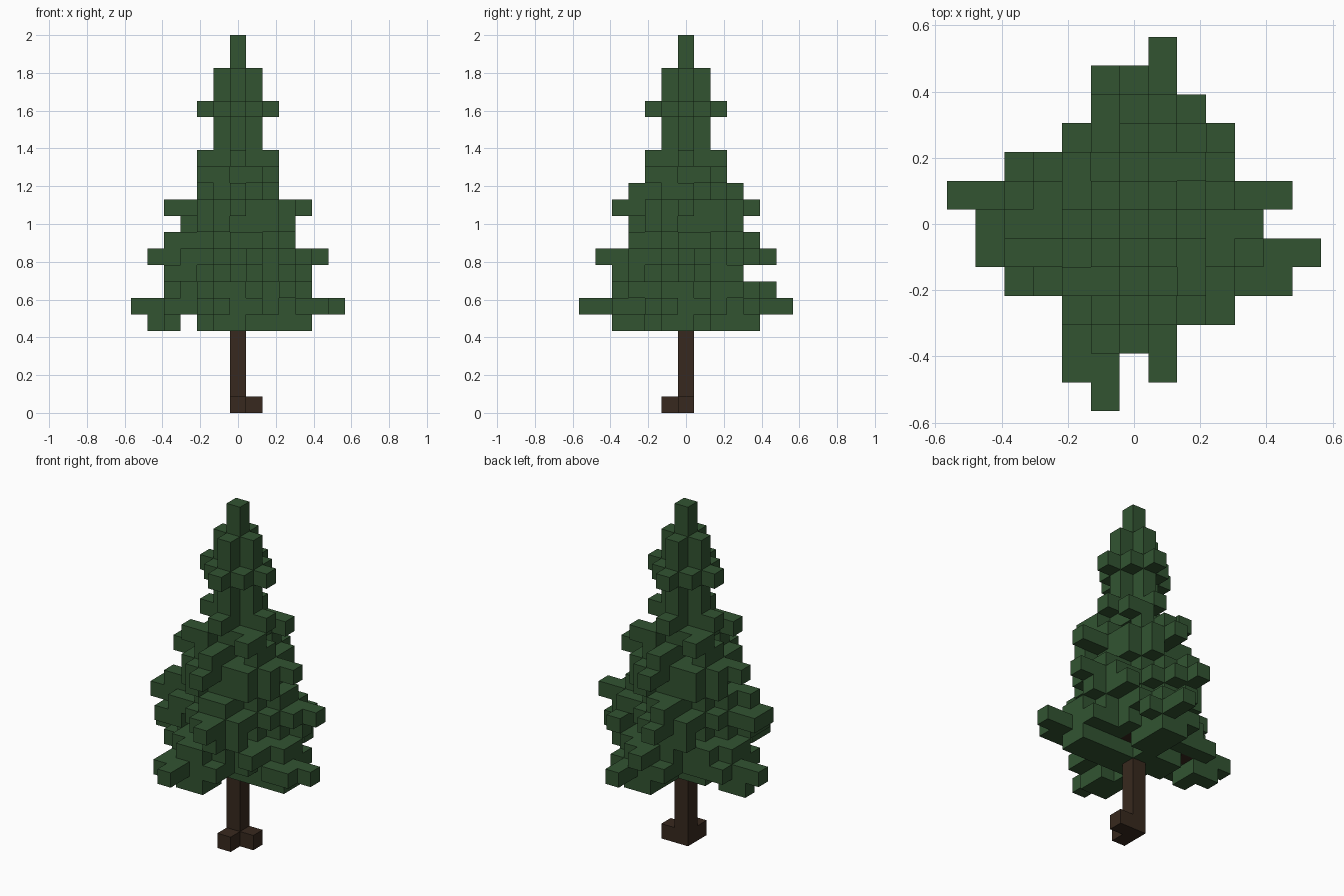
import bpy
import bmesh
from mathutils import Vector

cube = bpy.data.objects.get("Cube")
if cube:
    bpy.data.objects.remove(cube)

SIZE = 2 / 23  # edge of one block


def make_material(name, colour):
    mat = bpy.data.materials.new(name)
    mat.use_nodes = True
    mat.diffuse_color = (*colour, 1)
    mat.node_tree.nodes["Principled BSDF"].inputs["Base Color"].default_value = (*colour, 1)
    return mat


def disc(radius_sq):
    r = range(-4, 5)
    return {(x, y) for x in r for y in r if x * x + y * y <= radius_sq}


def pinwheel(cells):
    """Repeat cells in four quarter turns around the trunk."""
    out = set()
    for x, y in cells:
        for _ in range(4):
            out.add((x, y))
            x, y = -y, x
    return out


def layer(k, core=None, arms=(), extra=(), keep=lambda x, y: True):
    cells = pinwheel(arms) | (disc(core) if core is not None else set())
    cells = {c for c in cells if keep(*c)} | set(extra)
    return {(x, y, k) for x, y in cells}


def build_blocks(name, cells, occupied, mat):
    """One shell of blocks, leaving out faces hidden between neighbours."""
    bm = bmesh.new()
    for cell in cells:
        centre = Vector(cell) + Vector((0, 0, 0.5))
        for axis in range(3):
            for sign in (-1, 1):
                n = Vector((0, 0, 0))
                n[axis] = sign
                if tuple(int(v) for v in Vector(cell) + n) in occupied:
                    continue
                u = Vector((0, 0, 0))
                u[(axis + 1) % 3] = 0.5
                w = n.cross(u)
                mid = centre + n / 2
                corners = (mid - u - w, mid + u - w, mid + u + w, mid - u + w)
                bm.faces.new([bm.verts.new(c * SIZE) for c in corners])
    bmesh.ops.remove_doubles(bm, verts=bm.verts, dist=0.001)
    mesh = bpy.data.meshes.new(name)
    bm.to_mesh(mesh)
    bm.free()
    mesh.materials.append(mat)
    bpy.context.collection.objects.link(bpy.data.objects.new(name, mesh))


# Trunk, two root blocks and the short boughs inside the lowest tier
trunk = {(0, 0, k) for k in range(20)} | {(1, 0, 0), (0, -1, 0)}
boughs = layer(6, arms=[(1, 0), (2, 0)], extra=[(1, 1), (-2, 1), (-3, 1)])

# Drooping lowest clumps, open on the left and under a few boughs
gaps = {(0, -2), (1, 1)}
leaves = layer(5, 4, [(4, 0), (4, -1), (3, 0), (3, -1), (2, -1)], [(-5, 1)],
               keep=lambda x, y: x != -3 and (x, y) not in gaps)
# Lowest tier with the longest tips
leaves |= layer(6, 10, [(4, 0), (4, -1), (4, 1), (4, -2), (5, -1), (6, -1)],
                [(5, -2), (-2, -5), (-3, 2)])
leaves |= layer(7, 8, [(3, 0), (3, -1), (3, 1), (3, -2), (4, -1), (4, 0)],
                [(0, 5), (3, -3)])
leaves |= layer(8, 5, [(3, 0), (3, 1), (3, 2), (4, 1)],
                [(3, 3), (-4, -2)], keep=lambda x, y: y < 4)
# Second tier
leaves |= layer(9, 10, [(4, 0), (4, 1), (3, 2), (5, 1)], [(-5, 0)])
leaves |= layer(10, 5, [(3, 0), (3, 1)], [(-4, -1), (-1, 4)])
leaves |= layer(11, 5, [(3, -1), (2, 2)])
# Third tier
leaves |= layer(12, 8, [(3, 0), (3, -1), (4, 0)])
leaves |= layer(13, 1, [(2, 0), (2, -1)], [(0, 3), (0, -3)])
# Narrow crown, starting with diagonal tips
leaves |= layer(14, 2, [(2, -1), (2, -2)])
leaves |= layer(15, 1, [(2, 0)])
leaves |= layer(18, 4)
for k in (16, 17, 19, 20):
    leaves |= layer(k, 1)
for k in (21, 22):
    leaves |= layer(k, 0)

wood = trunk | boughs
leaves -= wood
occupied = wood | leaves

bark = make_material("dark brown bark", (0.039, 0.022, 0.013))
green = make_material("dark green needles", (0.032, 0.088, 0.031))
build_blocks("trunk", trunk, occupied, bark)
build_blocks("boughs", boughs - trunk, occupied, bark)
build_blocks("foliage", leaves, occupied, green)
